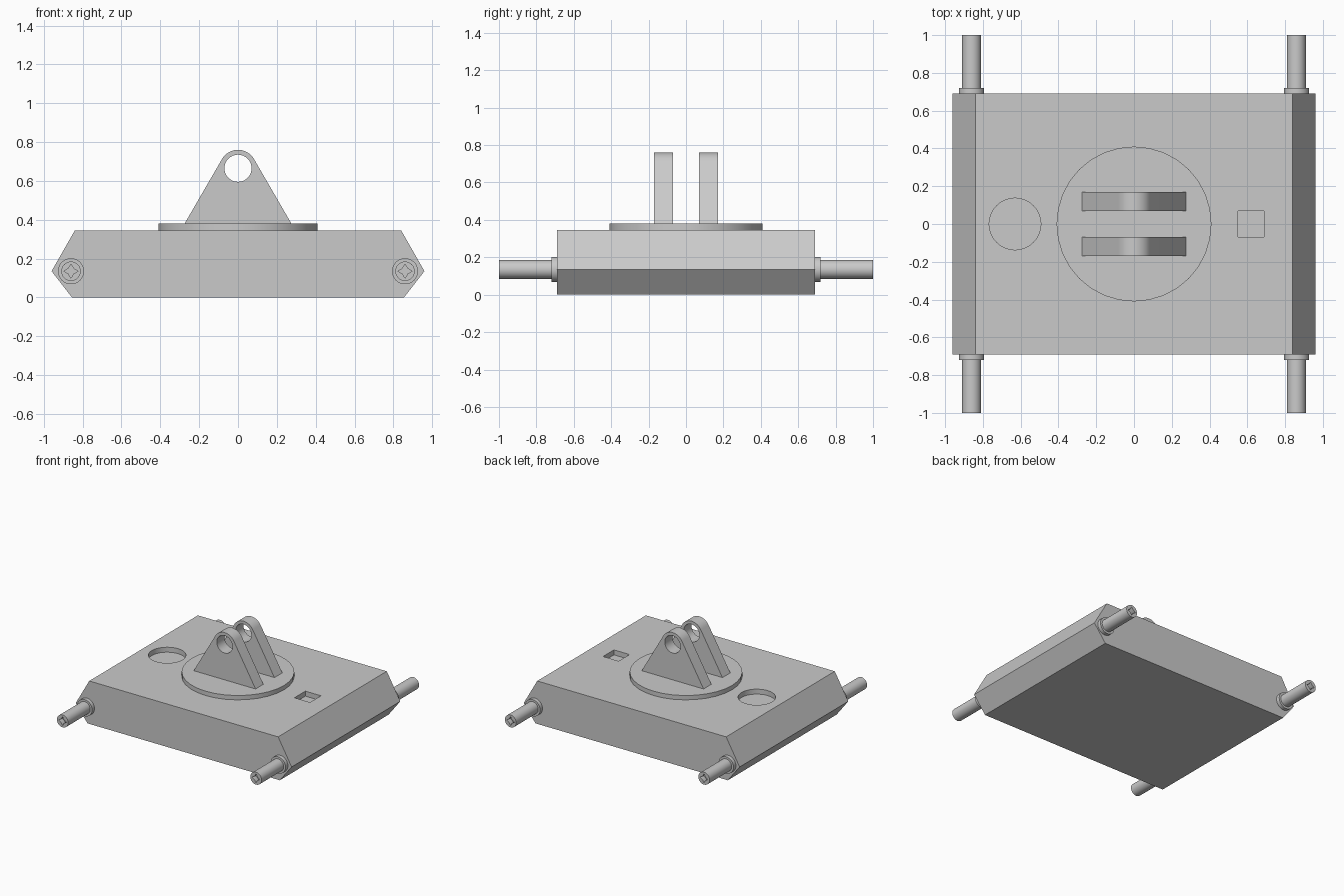
import bpy
import bmesh
from math import sin, cos, pi, radians

if "Cube" in bpy.data.objects:
    bpy.data.objects.remove(bpy.data.objects["Cube"])

GREY = (0.59, 0.59, 0.59, 1)
grey = bpy.data.materials.new("light grey")
grey.use_nodes = True
grey.diffuse_color = GREY
grey.node_tree.nodes["Principled BSDF"].inputs["Base Color"].default_value = GREY


def ring(u, v, radius, count=32, start=0, sweep=2 * pi):
    """Points on a circle, or on an arc when the sweep is shorter."""
    steps = count if sweep >= 2 * pi else count - 1
    angles = [start + sweep * i / steps for i in range(count)]
    return [(u + radius * cos(a), v + radius * sin(a)) for a in angles]


def prism(name, profile, axis, low, high):
    """Extrude a profile: (x, z) along y, or (x, y) along z."""
    bm = bmesh.new()
    place = (lambda u, v, w: (u, w, v)) if axis == "y" else (lambda u, v, w: (u, v, w))
    ends = [[bm.verts.new(place(u, v, w)) for u, v in profile] for w in (low, high)]
    for end in ends:
        bm.faces.new(end)
    for i in range(len(profile)):
        j = (i + 1) % len(profile)
        bm.faces.new((ends[0][i], ends[0][j], ends[1][j], ends[1][i]))
    bmesh.ops.recalc_face_normals(bm, faces=bm.faces)
    mesh = bpy.data.meshes.new(name)
    bm.to_mesh(mesh)
    bm.free()
    obj = bpy.data.objects.new(name, mesh)
    bpy.context.collection.objects.link(obj)
    mesh.materials.append(grey)
    return obj


def activate(obj):
    bpy.ops.object.select_all(action="DESELECT")
    obj.select_set(True)
    bpy.context.view_layer.objects.active = obj


def cut(obj, cutter):
    """Subtract a cutter and discard it."""
    cutter.hide_render = True
    mod = obj.modifiers.new("cut", "BOOLEAN")
    mod.operation = "DIFFERENCE"
    mod.solver = "EXACT"
    mod.object = cutter
    activate(obj)
    bpy.ops.object.modifier_apply(modifier=mod.name)
    bpy.data.objects.remove(cutter)


def smooth(obj):
    activate(obj)
    bpy.ops.object.shade_smooth_by_angle(angle=radians(30))


# Body: six-sided block with a round and a square pocket in the top
TOP, MID = 0.345, 0.135
half = [(0.855, 0), (0.96, MID), (0.84, TOP)]
body = prism("body", half + [(-x, z) for x, z in reversed(half)], "y", -0.69, 0.69)
cut(body, prism("round_cutter", ring(-0.63, 0, 0.137), "z", TOP - 0.04, TOP + 0.1))
cut(body, prism("square_cutter", ring(0.62, 0, 0.098, 4, pi / 4), "z", TOP - 0.04, TOP + 0.1))
smooth(body)

# Mounting disc
DISC_TOP = 0.38
smooth(prism("mounting_disc", ring(0, 0, 0.41), "z", TOP, DISC_TOP))

# Pair of lugs with a rounded eye
EYE = 0.665
outline = [(-0.275, DISC_TOP), (0.275, DISC_TOP)]
outline += ring(0, EYE, 0.095, 17, radians(30), radians(120))
for name, y in (("front_lug", -0.12), ("back_lug", 0.12)):
    lug = prism(name, outline, "y", y - 0.05, y + 0.05)
    cut(lug, prism("eye_cutter", ring(0, EYE, 0.07), "y", y - 0.1, y + 0.1))
    smooth(lug)

# Four corner pins with collars and star sockets
for side, x in (("left", 0.86), ("right", -0.86)):
    star = [ring(x, MID, 0.036 if i % 2 == 0 else 0.019, 8)[i] for i in range(8)]
    for end, s in (("front", -1), ("back", 1)):
        label = f"{end}_{side}"
        smooth(prism(label + "_collar", ring(x, MID, 0.067), "y", s * 0.68, s * 0.72))
        pin = prism(label + "_pin", ring(x, MID, 0.05), "y", s * 0.69, s)
        cut(pin, prism("star_cutter", star, "y", s * 0.96, s * 1.05))
        smooth(pin)
